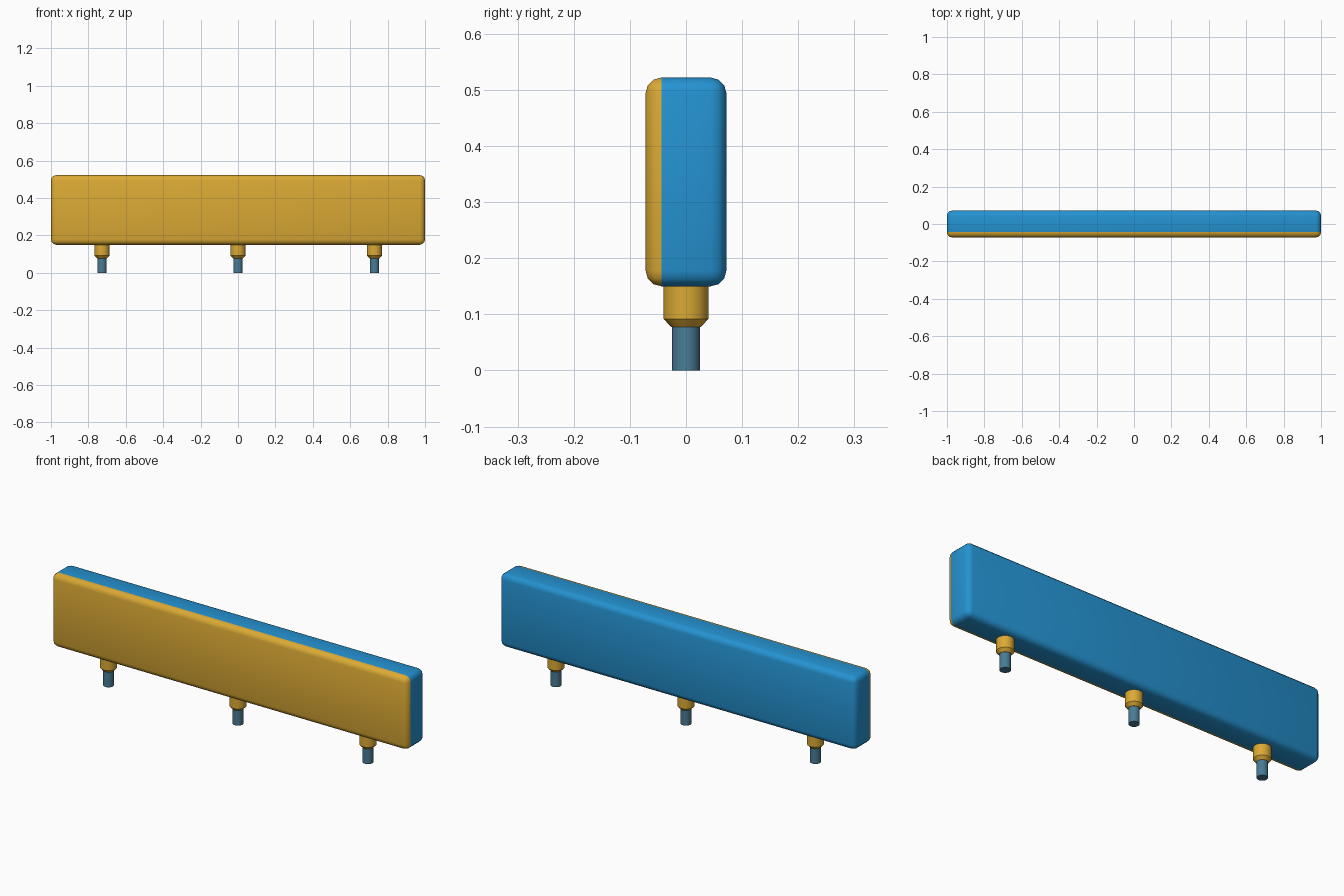
import bpy, bmesh, math

if "Cube" in bpy.data.objects:
    bpy.data.objects.remove(bpy.data.objects["Cube"])


def material(name, rgb):
    m = bpy.data.materials.new(name)
    m.diffuse_color = (*rgb, 1)
    m.use_nodes = True
    m.node_tree.nodes["Principled BSDF"].inputs["Base Color"].default_value = m.diffuse_color
    return m


yellow = material("golden yellow", (0.71, 0.40, 0.035))
blue = material("bright blue", (0.018, 0.29, 0.64))
steel = material("steel blue", (0.065, 0.20, 0.30))


def make_object(name, bm, mats):
    bmesh.ops.recalc_face_normals(bm, faces=bm.faces)
    me = bpy.data.meshes.new(name)
    bm.to_mesh(me)
    bm.free()
    ob = bpy.data.objects.new(name, me)
    bpy.context.collection.objects.link(ob)
    for m in mats:
        me.materials.append(m)
    return ob


def lathe(name, profile, x, mat, sides=24):
    # closed turned part from (radius, z) points
    bm = bmesh.new()
    rings = []
    for r, z in profile:
        rings.append([bm.verts.new((x + r * math.cos(2 * math.pi * i / sides),
                                    r * math.sin(2 * math.pi * i / sides), z))
                      for i in range(sides)])
    for a, b in zip(rings, rings[1:]):
        for i in range(sides):
            j = (i + 1) % sides
            bm.faces.new((a[i], a[j], b[j], b[i]))
    bm.faces.new(rings[0])
    bm.faces.new(rings[-1])
    ob = make_object(name, bm, [mat])
    bpy.ops.object.select_all(action='DESELECT')
    ob.select_set(True)
    bpy.context.view_layer.objects.active = ob
    bpy.ops.object.shade_smooth_by_angle(angle=math.radians(30))


# soft-edged panel, front face and its rounded rim in yellow
bm = bmesh.new()
bmesh.ops.create_cube(bm, size=1)
for v in bm.verts:
    v.co = (v.co.x * 2, v.co.y * 0.144, 0.336 + v.co.z * 0.372)
bmesh.ops.bevel(bm, geom=list(bm.edges), offset=0.028, segments=3,
                profile=0.5, affect='EDGES')
for f in bm.faces:
    f.smooth = True
    f.material_index = 1 if f.calc_center_median().y < -0.0445 else 0
make_object("panel", bm, [blue, yellow])

# three feet: tapered collar with a thin pin below
for side, x in (("left", -0.727), ("middle", 0.0), ("right", 0.73)):
    lathe(side + "_collar", [(0.026, 0.077), (0.04, 0.092), (0.04, 0.16)], x, yellow)
    lathe(side + "_pin", [(0.025, 0.0), (0.025, 0.09)], x, steel)
